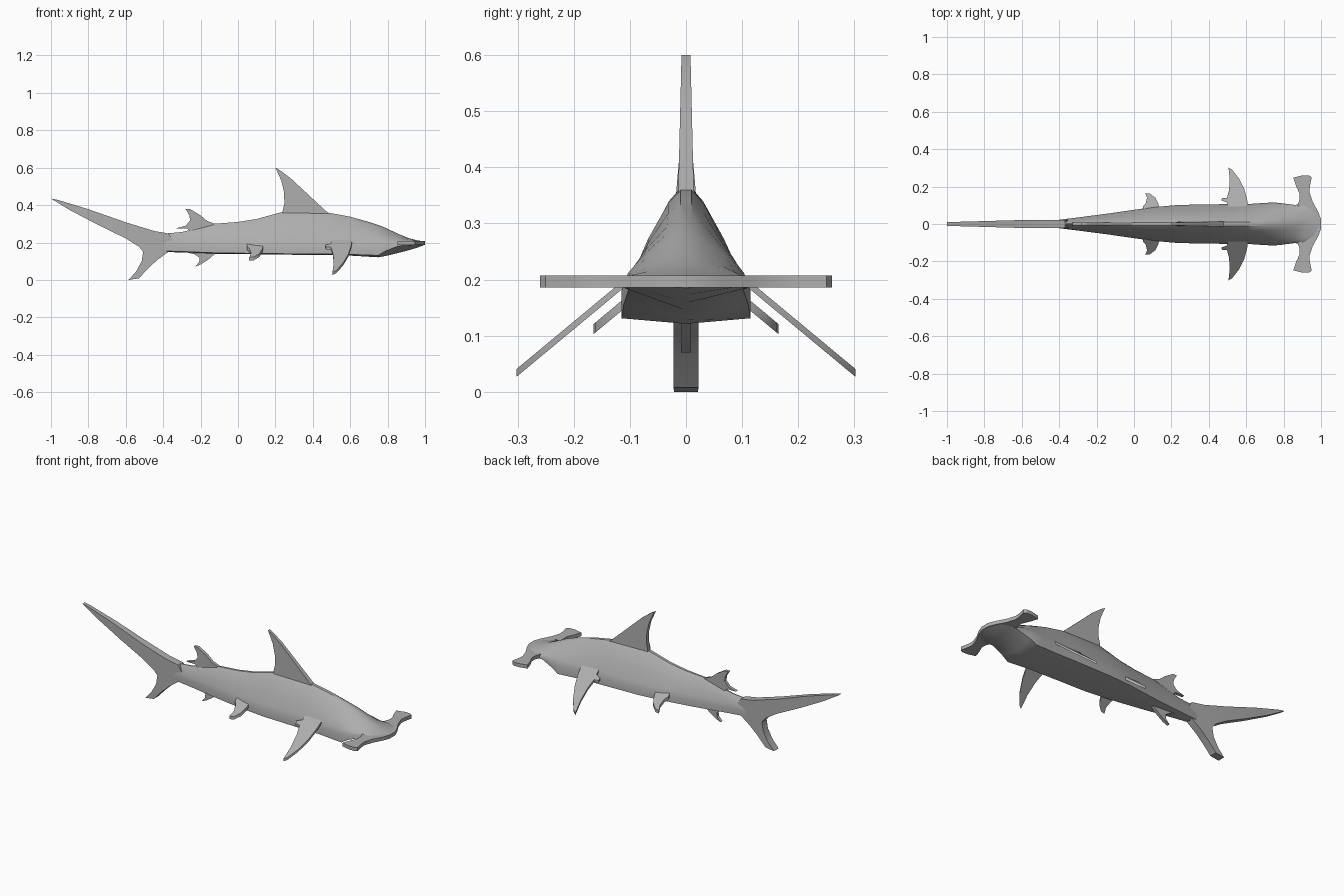
import bpy, bmesh, math

skin = bpy.data.materials.new("grey_skin")
skin.diffuse_color = (0.42, 0.42, 0.42, 1)


def make(name, verts, faces, angle=30):
    bm = bmesh.new()
    vs = [bm.verts.new(v) for v in verts]
    for f in faces:
        bm.faces.new([vs[i] for i in f])
    bmesh.ops.recalc_face_normals(bm, faces=bm.faces[:])
    big = [f for f in bm.faces if len(f.verts) > 4]
    bmesh.ops.triangulate(bm, faces=big)
    me = bpy.data.meshes.new(name)
    bm.to_mesh(me)
    bm.free()
    me.materials.append(skin)
    ob = bpy.data.objects.new(name, me)
    bpy.context.collection.objects.link(ob)
    bpy.context.view_layer.objects.active = ob
    ob.select_set(True)
    bpy.ops.object.shade_smooth_by_angle(angle=math.radians(angle))
    ob.select_set(False)
    return ob


def slab(name, side_a, side_b):
    """Solid between two matching outlines."""
    n = len(side_a)
    faces = [tuple(range(n)), tuple(range(2 * n - 1, n - 1, -1))]
    faces += [(i, (i + 1) % n, n + (i + 1) % n, n + i) for i in range(n)]
    return make(name, side_a + side_b, faces)


def upright_fin(name, outline, half):
    """Fin in the middle plane; half gives its half thickness at (x, z)."""
    slab(name, [(x, -half(x, z), z) for x, z in outline],
         [(x, half(x, z), z) for x, z in outline])


def paired_fin(name, outline, height, thick):
    """Sloping side fin, built on both sides of the body."""
    for side, s in (("left", 1), ("right", -1)):
        slab(side + "_" + name,
             [(x, s * y, height(y) - thick) for x, y in outline],
             [(x, s * y, height(y) + thick) for x, y in outline])


# Body stations: x, ridge z, half width, flank edge z, flank bottom z, belly z
stations = [
    (-0.42, 0.245, 0.020, 0.20, 0.155, 0.150),
    (-0.30, 0.256, 0.035, 0.20, 0.152, 0.147),
    (-0.13, 0.300, 0.057, 0.20, 0.145, 0.140),
    (0.00, 0.310, 0.076, 0.20, 0.143, 0.138),
    (0.10, 0.326, 0.090, 0.20, 0.142, 0.137),
    (0.24, 0.364, 0.102, 0.20, 0.140, 0.135),
    (0.48, 0.360, 0.106, 0.20, 0.138, 0.133),
    (0.60, 0.338, 0.106, 0.205, 0.136, 0.130),
    (0.70, 0.310, 0.113, 0.206, 0.133, 0.124),
    (0.75, 0.294, 0.115, 0.207, 0.131, 0.121),
    (0.79, 0.278, 0.111, 0.207, 0.155, 0.128),
    (0.86, 0.245, 0.102, 0.207, 0.182, 0.145),
    (0.91, 0.224, 0.110, 0.206, 0.185, 0.158),
    (0.96, 0.211, 0.085, 0.205, 0.186, 0.173),
    (0.992, 0.207, 0.030, 0.205, 0.187, 0.185),
]
verts, faces = [], []
for x, top, w, edge, low, belly in stations:
    h = top - edge
    half = [(0.09 * w, top), (0.30 * w, top - 0.15 * h),
            (0.64 * w, edge + 0.45 * h), (0.9 * w, edge + 0.05 * h),
            (w, edge - 0.35 * (edge - low)), (w, low)]
    ring = half + [(0, belly)] + [(-y, z) for y, z in reversed(half)]
    verts += [(x, y, z) for y, z in ring]
n = 13
for r in range(len(stations) - 1):
    for i in range(n):
        j = (i + 1) % n
        faces.append((r * n + i, r * n + j, (r + 1) * n + j, (r + 1) * n + i))
faces += [tuple(range(n)), tuple(range(len(verts) - n, len(verts)))]
make("body", verts, faces, 35)

# Wide flat head plate
head = [(1.0, 0.025), (0.985, 0.065), (0.955, 0.12), (0.938, 0.17),
        (0.94, 0.20), (0.95, 0.25), (0.935, 0.26), (0.90, 0.26),
        (0.852, 0.248), (0.868, 0.20), (0.886, 0.16), (0.885, 0.13),
        (0.87, 0.09)]
head += [(x, -y) for x, y in reversed(head)]
slab("hammer_head", [(x, y, 0.186) for x, y in head],
     [(x, y, 0.207) for x, y in head])

# Middle fins
upright_fin("dorsal_fin",
            [(0.20, 0.60), (0.222, 0.588), (0.28, 0.545), (0.35, 0.48),
             (0.42, 0.415), (0.485, 0.355), (0.40, 0.33), (0.24, 0.33),
             (0.238, 0.365), (0.248, 0.41), (0.246, 0.47), (0.232, 0.53)],
            lambda x, z: 0.008 + 0.024 * (0.6 - z))
upright_fin("second_dorsal_fin",
            [(-0.28, 0.378), (-0.255, 0.378), (-0.20, 0.345), (-0.165, 0.315),
             (-0.125, 0.30), (-0.16, 0.26), (-0.25, 0.25), (-0.27, 0.275),
             (-0.33, 0.276), (-0.28, 0.29), (-0.256, 0.318), (-0.26, 0.345)],
            lambda x, z: 0.009)
upright_fin("anal_fin",
            [(-0.23, 0.070), (-0.20, 0.082), (-0.16, 0.108), (-0.12, 0.142),
             (-0.15, 0.18), (-0.24, 0.18), (-0.28, 0.148), (-0.235, 0.138),
             (-0.205, 0.118), (-0.208, 0.095)],
            lambda x, z: 0.009)

# Tail with a long upper lobe and a short lower lobe
upright_fin("tail_fin",
            [(-1.0, 0.435), (-0.96, 0.427), (-0.80, 0.378), (-0.60, 0.308),
             (-0.45, 0.262), (-0.37, 0.248), (-0.34, 0.20), (-0.37, 0.152),
             (-0.43, 0.108), (-0.48, 0.062), (-0.53, 0.008), (-0.585, 0.0),
             (-0.545, 0.045), (-0.515, 0.10), (-0.507, 0.15), (-0.53, 0.178),
             (-0.60, 0.222), (-0.75, 0.295), (-0.90, 0.374)],
            lambda x, z: min(0.022, 0.010 + 0.028 * (x + 1)))

# Paired side fins
paired_fin("pectoral_fin",
           [(0.505, 0.302), (0.525, 0.29), (0.56, 0.245), (0.59, 0.185),
            (0.605, 0.13), (0.612, 0.08), (0.50, 0.08), (0.498, 0.115),
            (0.468, 0.125), (0.47, 0.138), (0.497, 0.14), (0.508, 0.18),
            (0.512, 0.24)],
           lambda y: 0.193 - 0.83 * (y - 0.11), 0.007)
paired_fin("pelvic_fin",
           [(0.06, 0.165), (0.085, 0.162), (0.115, 0.14), (0.13, 0.11),
            (0.14, 0.06), (0.05, 0.06), (0.048, 0.095), (0.062, 0.11),
            (0.07, 0.14)],
           lambda y: 0.178 - 0.83 * (y - 0.085), 0.009)
